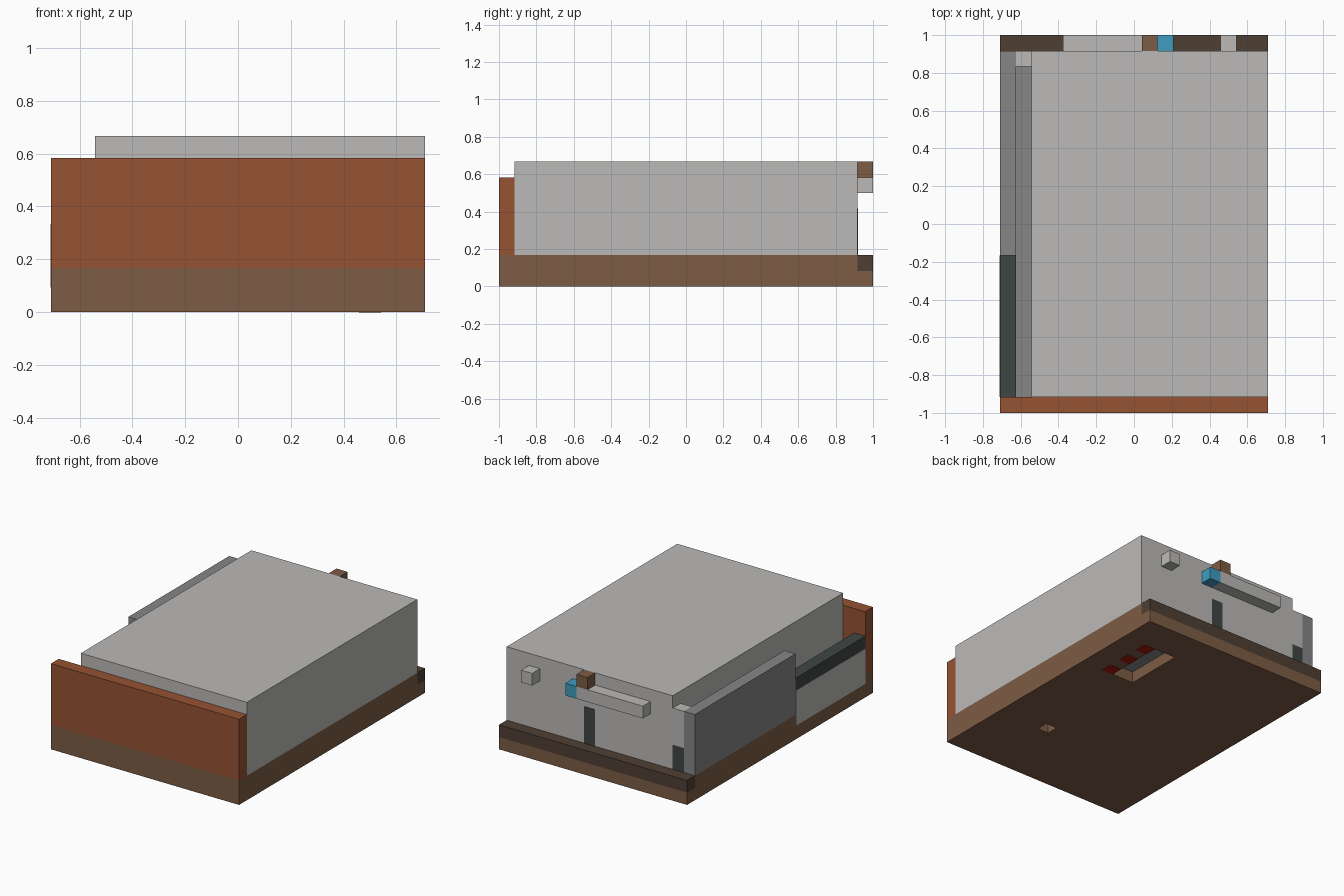
import bpy
import bmesh
from mathutils import Vector

if "Cube" in bpy.data.objects:
    bpy.data.objects.remove(bpy.data.objects["Cube"], do_unlink=True)

U = 1 / 12                      # one block
ORIGIN = Vector((8.5, 12, 0))   # block-grid centre


def linear(c):
    return c / 12.92 if c <= 0.04045 else ((c + 0.055) / 1.055) ** 2.4


def material(name, hex_code):
    rgb = [linear(int(hex_code[i:i + 2], 16) / 255) for i in (0, 2, 4)]
    m = bpy.data.materials.new(name)
    m.use_nodes = True
    m.diffuse_color = (*rgb, 1)
    m.node_tree.nodes["Principled BSDF"].inputs["Base Color"].default_value = (*rgb, 1)
    return m


light_grey = material("light grey", "BBBAB8")
mid_grey = material("mid grey", "868686")
charcoal = material("charcoal", "3F4644")
rust = material("rust orange", "955333")
brown = material("brown", "7D5C45")
dark_brown = material("dark brown", "4F3F33")
blue = material("blue", "3F9CC0")
red = material("red", "A81505")


def box(name, x, y, z, mat):
    """Box given by its block-grid ranges."""
    bm = bmesh.new()
    bmesh.ops.create_cube(bm, size=1)
    for v in bm.verts:
        p = [r[0] if c < 0 else r[1] for c, r in zip(v.co, (x, y, z))]
        v.co = (Vector(p) - ORIGIN) * U
    mesh = bpy.data.meshes.new(name)
    bm.to_mesh(mesh)
    bm.free()
    mesh.materials.append(mat)
    obj = bpy.data.objects.new(name, mesh)
    bpy.context.collection.objects.link(obj)
    return obj


def cut(target, name, x, y, z):
    cutter = box(name, x, y, z, brown)
    cutter.hide_render = True
    cutter.hide_viewport = True
    cutter.display_type = 'WIRE'
    mod = target.modifiers.new(name, 'BOOLEAN')
    mod.operation = 'DIFFERENCE'
    mod.solver = 'EXACT'
    mod.object = cutter


# Base slab with recesses underneath
base = box("base_lower", (0, 17), (0, 24), (0, 1), brown)
cut(base, "slot_cutter", (12, 14), (16, 21), (-1, 2))
cut(base, "peg_hole_cutter", (12, 13), (6, 7), (-1, 2))
box("base_upper", (0, 17), (0, 23), (1, 2), brown)
box("back_lip", (0, 17), (23, 24), (1, 2), dark_brown)
box("slot_ceiling", (12, 14), (16, 21), (0.93, 1), mid_grey)
for i, y in enumerate((16, 18, 20)):
    box(f"red_tooth_{i + 1}", (14, 15), (y, y + 1), (-0.02, 0.05), red)

# Main block and front board
box("main_body", (2, 17), (1, 23), (2, 8), light_grey)
box("front_board", (0, 17), (0, 1), (2, 7), rust)

# Stepped right side
box("side_wall", (0, 1), (10, 23), (2, 7), mid_grey)
box("channel_floor", (1, 2), (1, 22), (2, 4), mid_grey)
box("corner_column", (1, 2), (22, 23), (4, 7), light_grey)
box("corner_opening", (1, 2), (22, 23), (2, 4), charcoal)
box("side_panel", (-0.03, 1), (1, 10), (1.12, 4), light_grey)
box("side_ledge", (0, 1), (1, 10), (4, 5), charcoal)

# Fittings on the back
box("back_slit", (9, 10), (22.95, 23.04), (2, 5), charcoal)
box("back_bar", (4, 10), (23, 24), (6, 7), light_grey)
box("bar_blue_end", (10, 11), (23, 24), (6, 7), blue)
box("bar_brown_knob", (9, 10), (23, 24), (7, 8), brown)
box("back_knob", (14, 15), (23, 24), (6, 7), light_grey)
